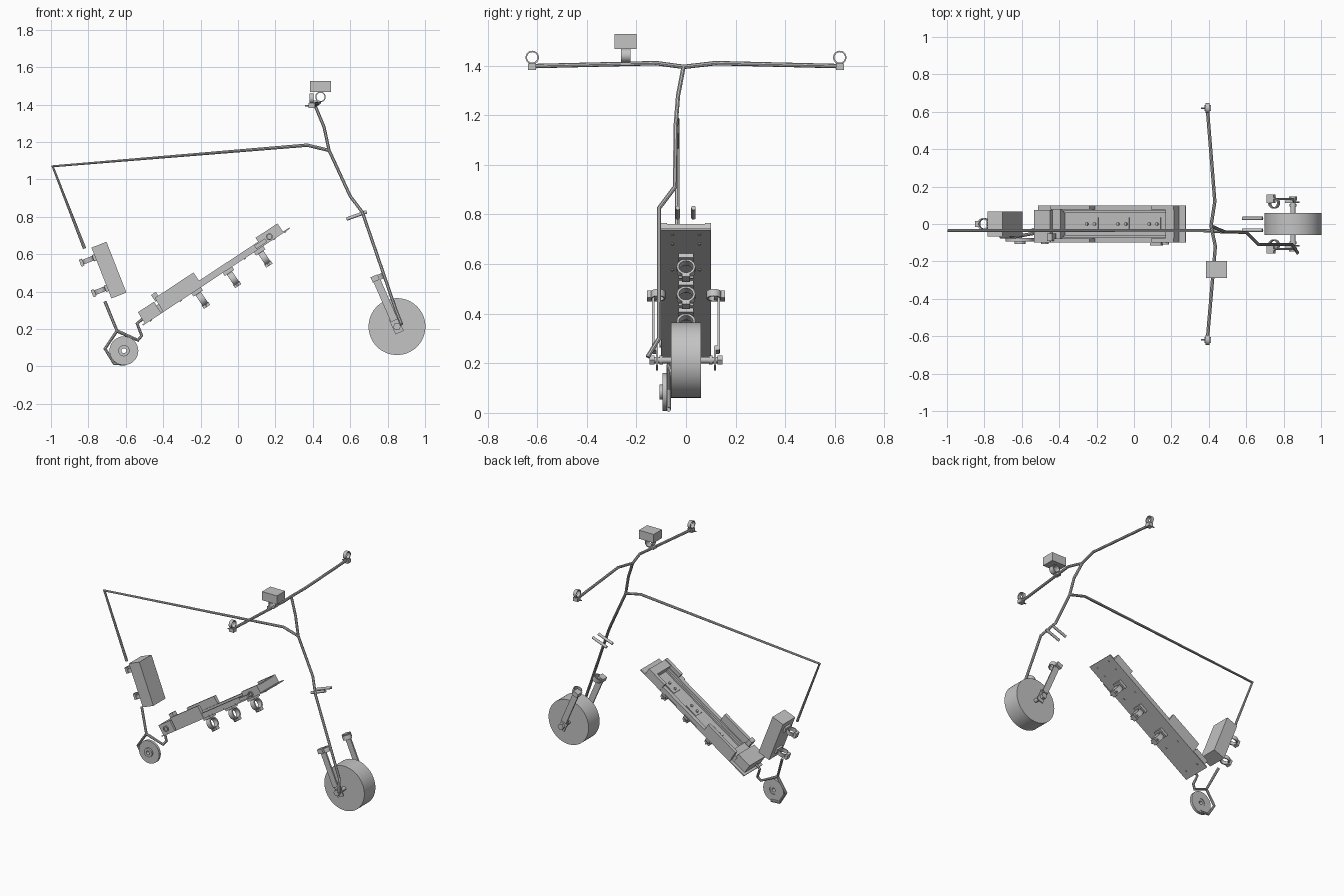
import bpy, bmesh
from math import radians
from mathutils import Matrix, Vector

if "Cube" in bpy.data.objects:
    bpy.data.objects.remove(bpy.data.objects["Cube"])

grey = bpy.data.materials.new("plain grey")
grey.use_nodes = True
grey.diffuse_color = (0.55, 0.55, 0.55, 1)
grey.node_tree.nodes["Principled BSDF"].inputs["Base Color"].default_value = (0.55, 0.55, 0.55, 1)

WORLD = Matrix()
TURN = {"X": Matrix.Rotation(radians(90), 4, "Y"),
        "Y": Matrix.Rotation(radians(-90), 4, "X"),
        "Z": Matrix()}
round_parts = []


def frame(origin, degrees):
    """Local frame tilted about y."""
    return Matrix.Translation(origin) @ Matrix.Rotation(radians(degrees), 4, "Y")


def add(name, mesh, smooth=False):
    obj = bpy.data.objects.new(name, mesh)
    bpy.context.collection.objects.link(obj)
    mesh.materials.clear()
    mesh.materials.append(grey)
    if smooth:
        round_parts.append(obj)
    return obj


def finish(name, bm, matrix, smooth=False):
    bmesh.ops.recalc_face_normals(bm, faces=bm.faces)
    bm.transform(matrix)
    mesh = bpy.data.meshes.new(name)
    bm.to_mesh(mesh)
    bm.free()
    return add(name, mesh, smooth)


def box(name, m, low, high):
    low, high = Vector(low), Vector(high)
    bm = bmesh.new()
    bmesh.ops.create_cube(bm, size=1)
    bmesh.ops.scale(bm, vec=high - low, verts=bm.verts)
    bmesh.ops.translate(bm, vec=(low + high) / 2, verts=bm.verts)
    return finish(name, bm, m)


def lathe(name, m, centre, axis, profile, steps=32):
    """Revolve a closed (radius, height) profile about an axis."""
    bm = bmesh.new()
    verts = [bm.verts.new((r, 0, h)) for r, h in profile]
    edges = [bm.edges.new((verts[i - 1], verts[i])) for i in range(len(verts))]
    bmesh.ops.spin(bm, geom=verts + edges, cent=(0, 0, 0), axis=(0, 0, 1),
                   angle=radians(360), steps=steps)
    bmesh.ops.remove_doubles(bm, verts=bm.verts, dist=0.0001)
    return finish(name, bm, m @ Matrix.Translation(centre) @ TURN[axis], True)


def rod(name, m, centre, axis, r, depth, steps=24):
    h = depth / 2
    return lathe(name, m, centre, axis, [(0, -h), (r, -h), (r, h), (0, h)], steps)


def ring(name, m, centre, axis, r, hole, depth):
    h = depth / 2
    return lathe(name, m, centre, axis, [(hole, -h), (r, -h), (r, h), (hole, h)])


def cable(name, points, r=0.009):
    curve = bpy.data.curves.new(name, "CURVE")
    curve.dimensions = "3D"
    curve.bevel_depth = r
    curve.bevel_resolution = 2
    curve.use_fill_caps = True
    spline = curve.splines.new("POLY")
    spline.points.add(len(points) - 1)
    for p, co in zip(spline.points, points):
        p.co = (*co, 1)
    temp = bpy.data.objects.new(name, curve)
    mesh = bpy.data.meshes.new_from_object(temp)
    bpy.data.objects.remove(temp)
    return add(name, mesh, True)


# Cable harness
cable("long_cable", [(-0.82, -0.035, 0.63), (-0.991, -0.035, 1.07),
                     (0.37, -0.035, 1.183), (0.487, -0.042, 1.155)])
cable("stem_cable", [(0.412, -0.01, 1.395), (0.46, -0.032, 1.28),
                     (0.487, -0.042, 1.155), (0.6, -0.045, 0.91),
                     (0.665, -0.109, 0.825), (0.845, -0.109, 0.3),
                     (0.875, -0.155, 0.225)])
cable("handlebar_cable", [(0.392, -0.62, 1.398), (0.435, -0.12, 1.41),
                          (0.412, -0.01, 1.395), (0.432, 0.12, 1.41),
                          (0.392, 0.62, 1.398)])

# Handlebar end clamps
for side, word in ((1, "left"), (-1, "right")):
    y = side * 0.62
    ring(word + "_lever_ring", WORLD, (0.393, y, 1.433), "X", 0.027, 0.021, 0.022)
    box(word + "_lever_block", WORLD, (0.378, y - 0.016, 1.383), (0.412, y + 0.016, 1.408))
    rod(word + "_lever_bolt", WORLD, (0.372, y, 1.393), "X", 0.004, 0.03, 12)

# Display with its clamp
box("display", WORLD, (0.385, -0.288, 1.468), (0.497, -0.199, 1.527))
ring("display_clamp", WORLD, (0.441, -0.243, 1.441), "Y", 0.028, 0.022, 0.038)
box("display_clamp_foot", WORLD, (0.405, -0.262, 1.405), (0.435, -0.224, 1.422))

# Pair of cable plugs
plugs = frame((0.634, 0, 0.807), -20)
for y in (-0.033, 0.03):
    rod("cable_plug", plugs, (0, y, 0), "X", 0.009, 0.115, 16)

# Hub motor wheel and axle
rod("motor_wheel", WORLD, (0.85, 0, 0.213), "Y", 0.152, 0.12, 64)
rod("axle", WORLD, (0.85, 0, 0.213), "Y", 0.013, 0.29)

# Torque arms on each side of the wheel
fork = frame((0.85, 0, 0.213), -23.6)
for s, word in ((1, "left"), (-1, "right")):
    def arm_box(name, x0, x1, y0, y1, z0, z1):
        ys = sorted((s * y0, s * y1))
        box(word + name, fork, (x0, ys[0], z0), (x1, ys[1], z1))
    arm_box("_arm_lower", -0.024, 0.024, 0.112, 0.121, -0.035, 0.05)
    arm_box("_arm_upper", -0.02, 0.02, 0.127, 0.138, 0.04, 0.29)
    arm_box("_arm_joint", -0.02, 0.02, 0.114, 0.136, 0.035, 0.055)
    arm_box("_clamp_block", -0.024, 0.016, 0.112, 0.157, 0.268, 0.298)
    ring(word + "_fork_clamp", fork, (0.012, s * 0.112, 0.28), "Z", 0.029, 0.023, 0.03)
    rod(word + "_axle_nut", WORLD, (0.85, s * 0.137, 0.213), "Y", 0.021, 0.022, 6)
    rod(word + "_axle_collar", WORLD, (0.85, s * 0.1, 0.213), "Y", 0.018, 0.014)

# Battery mounting tray, sloping up towards the wheel
tray = frame((-0.115, 0, 0.478), -33.4)
box("tray_plate", tray, (-0.471, -0.1, 0), (0.471, 0.1, 0.007))
for s in (-1, 1):
    def wall(name, u0, u1, y0, y1, v):
        ys = sorted((s * y0, s * y1))
        box(name, tray, (u0, ys[0], 0.005), (u1, ys[1], v))
    wall("tray_rail", -0.34, 0.42, 0.07, 0.098, 0.035)
    wall("tray_lip", -0.34, 0.42, 0.058, 0.071, 0.018)
    wall("lower_cheek", -0.338, -0.089, 0.078, 0.1, 0.088)
    wall("upper_cheek", 0.29, 0.43, 0.076, 0.1, 0.06)
    for u in (-0.42, -0.23, 0.18, 0.37, 0.44):
        rod("tray_screw", tray, (u, s * 0.055, -0.001), "Z", 0.006, 0.006, 12)
box("upper_end_block", tray, (0.375, -0.1, 0.005), (0.43, 0.1, 0.055))
box("lower_end_block", tray, (-0.455, -0.098, 0.005), (-0.352, 0.075, 0.074))
box("lower_connector", tray, (-0.36, -0.078, 0.005), (-0.3, 0.078, 0.05))
box("lock_tab", tray, (-0.345, -0.09, 0.07), (-0.315, -0.05, 0.112))
ring("lower_port", tray, (-0.41, -0.1, 0.036), "Y", 0.019, 0.013, 0.012)
ring("tray_lock", tray, (0.355, -0.103, 0.024), "Y", 0.018, 0.012, 0.014)
box("lock_barrel", tray, (0.26, -0.115, 0.008), (0.33, -0.098, 0.03))


def frame_clamp(name, m, d, reach, width):
    """Hoop clamp hanging from the plane below the frame's x-y plane."""
    r = (reach - 0.03) / 2
    box(name + "_base", m, (d - 0.03, -0.03, -0.02), (d + 0.03, 0.03, 0))
    ring(name + "_hoop", m, (d, 0, -0.018 - r), "X", r, r - 0.009, width)
    box(name + "_tip", m, (d - 0.02, -0.016, -reach), (d + 0.02, 0.016, -reach + 0.02))
    rod(name + "_bolt", m, (d, 0, -reach + 0.009), "Y", 0.006, 0.06, 12)


for u in (-0.13, 0.07, 0.27):
    frame_clamp("tray_clamp", tray, u, 0.105, 0.034)
    box("clamp_top_plate", tray, (u - 0.045, -0.035, 0.006), (u + 0.045, 0.035, 0.012))
    for d in (-0.025, 0.025):
        rod("clamp_top_bolt", tray, (u + d, 0, 0.014), "Z", 0.009, 0.012, 12)

# Controller box with two clips on its outer side
ctrl = frame((-0.69, 0, 0.515), -21.4)
box("controller_lower", ctrl, (-0.043, -0.066, -0.146), (0.043, 0.066, 0.0))
box("controller_upper", ctrl, (-0.043, -0.066, 0.0), (0.043, 0.066, 0.146))
for z in (-0.085, 0.09):
    box("clip_base", ctrl, (-0.056, -0.03, z - 0.018), (-0.042, 0.03, z + 0.018))
    ring("clip_hoop", ctrl, (-0.086, 0, z), "Z", 0.032, 0.025, 0.026)
    box("clip_tip", ctrl, (-0.13, -0.017, z - 0.02), (-0.113, 0.017, z + 0.02))

# Pedal sensor disc and its cables
sensor = Vector((-0.61, -0.085, 0.084))
ring("sensor_disc", WORLD, sensor, "Y", 0.077, 0.028, 0.018)
ring("sensor_hub", WORLD, sensor + Vector((0, -0.008, 0)), "Y", 0.03, 0.013, 0.026)
cable("sensor_cable", [(-0.711, -0.03, 0.346), (-0.647, -0.07, 0.19),
                       (-0.711, -0.07, 0.095), (-0.662, -0.07, 0.016),
                       (-0.6, -0.07, 0.013)])
cable("battery_cable", [(-0.647, -0.07, 0.19), (-0.535, -0.05, 0.14),
                        (-0.515, -0.04, 0.165), (-0.54, -0.03, 0.23),
                        (-0.49, -0.03, 0.27)])

# Smooth the round parts, keeping edges sharp
bpy.ops.object.select_all(action="DESELECT")
for obj in round_parts:
    obj.select_set(True)
bpy.context.view_layer.objects.active = round_parts[0]
bpy.ops.object.shade_smooth_by_angle(angle=radians(35))
